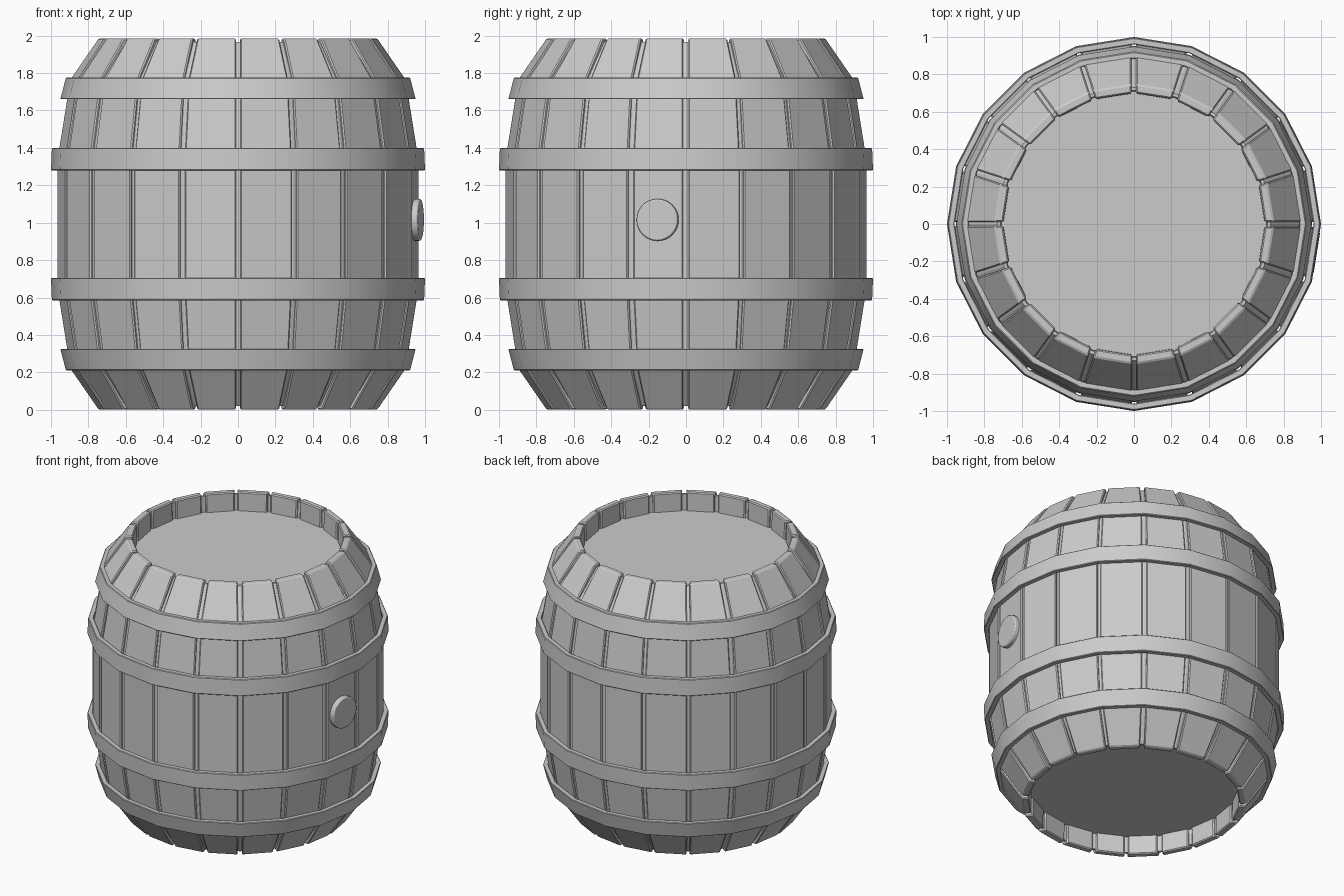
import bpy, bmesh, math, random
from mathutils import Matrix

if "Cube" in bpy.data.objects:
    bpy.data.objects.remove(bpy.data.objects["Cube"])

random.seed(4)
N = 20
STEP = 2 * math.pi / N
TOP = 1.985


def mirrored(half):
    return half + [(r, TOP - z) for r, z in reversed(half)]


# stave profiles: (radius at corner, z); inner wall is upright near the rims
OUTER = mirrored([(0.747, 0.0), (0.899, 0.22), (0.968, 0.65)])
INNER = mirrored([(0.702, 0.0), (0.697, 0.22), (0.90, 0.65)])


def finish(name, bm, bevel=0.0, segments=1, smooth=None):
    bmesh.ops.recalc_face_normals(bm, faces=bm.faces[:])
    mesh = bpy.data.meshes.new(name)
    bm.to_mesh(mesh)
    bm.free()
    ob = bpy.data.objects.new(name, mesh)
    bpy.context.collection.objects.link(ob)
    if bevel:
        mod = ob.modifiers.new("bevel", 'BEVEL')
        mod.width = bevel
        mod.segments = segments
        mod.limit_method = 'ANGLE'
        mod.angle_limit = math.radians(50)
    if smooth:
        bpy.ops.object.select_all(action='DESELECT')
        ob.select_set(True)
        bpy.context.view_layer.objects.active = ob
        bpy.ops.object.shade_smooth_by_angle(angle=math.radians(smooth))
    return ob


def lathe(name, loop, **kw):
    """Spin a closed (radius, z) loop into a 20-sided ring."""
    bm = bmesh.new()
    rings = [[bm.verts.new((r * math.cos(i * STEP), r * math.sin(i * STEP), z))
              for r, z in loop] for i in range(N)]
    n = len(loop)
    for i in range(N):
        a, b = rings[i], rings[(i + 1) % N]
        for j in range(n):
            k = (j + 1) % n
            bm.faces.new((a[j], b[j], b[k], a[k]))
    return finish(name, bm, **kw)


# staves: one bent flat plank per side, with narrow gaps between
def stave(index):
    bm = bmesh.new()
    g0, g1 = (random.uniform(0.009, 0.017) for _ in range(2))
    rows = []
    for (ro, z), (ri, _) in zip(OUTER, INNER):
        row = []
        for rad in (ro, ri):
            w = rad * math.sin(STEP / 2)
            a = rad * math.cos(STEP / 2)
            row += [(a, -w + g0, z), (a, w - g1, z)]
        rows.append([bm.verts.new(row[i]) for i in (0, 1, 3, 2)])
    for a, b in zip(rows, rows[1:]):
        for j in range(4):
            k = (j + 1) % 4
            bm.faces.new((a[j], a[k], b[k], b[j]))
    bm.faces.new(rows[0])
    bm.faces.new(rows[-1])
    bm.transform(Matrix.Rotation((index + 0.5) * STEP, 4, 'Z'))
    finish(f"stave_{index + 1}", bm, bevel=0.007)


for i in range(N):
    stave(i)

# core that closes the gaps, slightly recessed on all sides
clamp = lambda z: min(max(z, 0.02), TOP - 0.02)
lathe("gap_backing", [(r - 0.016, clamp(z)) for r, z in OUTER] +
      [(r + 0.012, clamp(z)) for r, z in reversed(INNER)])

# hoops: (name, low z, high z, radius low, radius high), mirrored top to bottom
for name, z0, z1, r0, r1 in (("outer_hoop", 1.66, 1.775, 0.95, 0.92),
                             ("middle_hoop", 1.28, 1.40, 1.0, 0.995)):
    t = 0.035
    loop = [(r0, z0), (r1, z1), (r1 - t, z1), (r0 - t, z0)]
    lathe("upper_" + name, loop, bevel=0.004, smooth=30)
    lathe("lower_" + name, [(r, TOP - z) for r, z in loop], bevel=0.004, smooth=30)


def disc(name, radius, depth, sides, matrix, **kw):
    bm = bmesh.new()
    bmesh.ops.create_cone(bm, cap_ends=True, segments=sides, radius1=radius,
                          radius2=radius, depth=depth, matrix=matrix)
    return finish(name, bm, **kw)


# recessed lids
for name, z in (("top_lid", 1.835), ("bottom_lid", TOP - 1.835)):
    disc(name, 0.71, 0.03, N, Matrix.Translation((0, 0, z)))

# bung on the plank just in front of the +x side
disc("bung", 0.112, 0.07, 32,
     Matrix.Rotation(-STEP / 2, 4, 'Z') @ Matrix.Translation((0.955, 0, 1.015))
     @ Matrix.Rotation(math.pi / 2, 4, 'Y'), bevel=0.008, segments=2, smooth=30)
